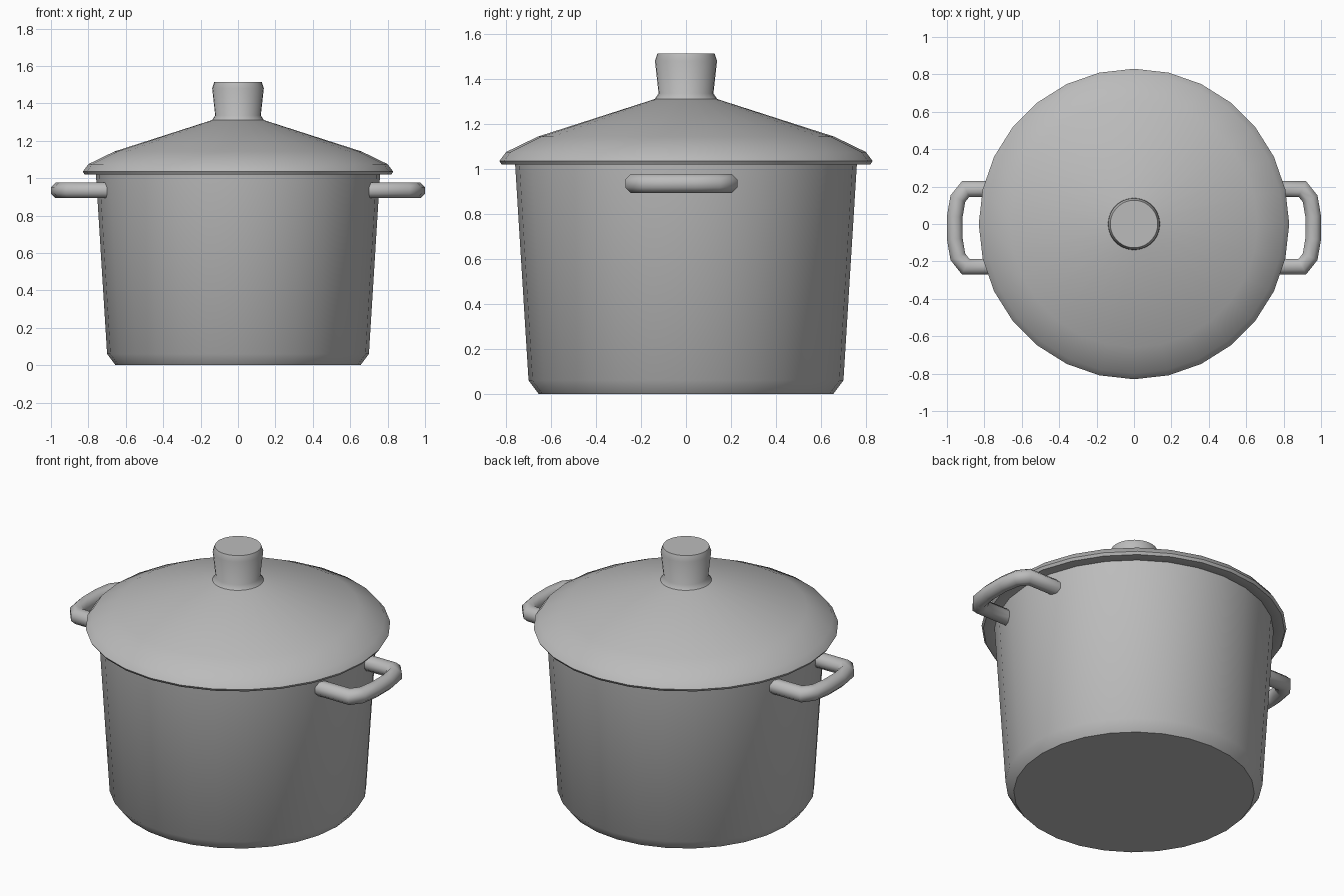
import bpy
import bmesh
import math
from mathutils import Matrix, Vector

cube = bpy.data.objects.get("Cube")
if cube:
    bpy.data.objects.remove(cube, do_unlink=True)

GREY = (0.5, 0.5, 0.5, 1)
metal = bpy.data.materials.new("grey metal")
metal.use_nodes = True
metal.diffuse_color = GREY
metal.node_tree.nodes["Principled BSDF"].inputs["Base Color"].default_value = GREY


def add_object(name, bm, angle):
    """Turn a bmesh into a named, smooth-shaded object."""
    bmesh.ops.recalc_face_normals(bm, faces=bm.faces)
    mesh = bpy.data.meshes.new(name)
    bm.to_mesh(mesh)
    bm.free()
    mesh.materials.append(metal)
    obj = bpy.data.objects.new(name, mesh)
    bpy.context.collection.objects.link(obj)
    bpy.ops.object.select_all(action="DESELECT")
    obj.select_set(True)
    bpy.context.view_layer.objects.active = obj
    bpy.ops.object.shade_smooth_by_angle(angle=math.radians(angle))
    return obj


def lathe(name, profile, sides=28, angle=50):
    """Spin a (radius, height) profile around the z axis."""
    bm = bmesh.new()
    verts = [bm.verts.new((r, 0, z)) for r, z in profile]
    edges = [bm.edges.new(pair) for pair in zip(verts, verts[1:])]
    bmesh.ops.spin(bm, geom=verts + edges, cent=(0, 0, 0), axis=(0, 0, 1),
                   angle=math.tau, steps=sides, use_duplicate=False)
    bmesh.ops.remove_doubles(bm, verts=bm.verts, dist=0.0005)
    return add_object(name, bm, angle)


def tube(name, path, radius, side, sides=8):
    """Sweep a round section along a level path with mitred corners."""
    bm = bmesh.new()
    points = [Vector((side * x, y, z)) for x, y, z in path]
    rings = []
    for i, p in enumerate(points):
        before = (p - points[max(i - 1, 0)]).normalized()
        after = (points[min(i + 1, len(points) - 1)] - p).normalized()
        along = (before + after).normalized()
        across = along.cross(Vector((0, 0, 1)))
        stretch = 1 / max(along.dot(after), along.dot(before))
        ring = []
        for k in range(sides):
            a = math.tau * (k + 0.5) / sides
            offset = across * math.cos(a) * stretch + Vector((0, 0, math.sin(a)))
            ring.append(bm.verts.new(p + offset * radius))
        rings.append(ring)
    for low, high in zip(rings, rings[1:]):
        for k in range(sides):
            n = (k + 1) % sides
            bm.faces.new((low[k], low[n], high[n], high[k]))
    bm.faces.new(rings[0])
    bm.faces.new(rings[-1])
    return add_object(name, bm, 50)


# Hollow pot body with a chamfered foot
lathe("pot_body", [(0, 0), (0.655, 0), (0.7, 0.06), (0.76, 1.025),
                   (0.73, 1.025), (0.67, 0.07), (0.63, 0.03), (0, 0.03)])

# Domed lid with a thin rolled rim
lathe("lid", [(0, 1.28), (0.13, 1.27), (0.66, 1.1), (0.74, 1.02), (0.82, 1.02), (0.83, 1.035),
              (0.8, 1.075), (0.66, 1.143), (0.14, 1.31), (0, 1.31)])

# Flared knob
lathe("lid_knob", [(0, 1.3), (0.14, 1.309), (0.122, 1.335), (0.138, 1.48),
                   (0.127, 1.513), (0, 1.513)])

# Side handles
HANDLE = [(0.7, 0.187), (0.9, 0.187), (0.942, 0.135), (0.958, 0.04),
          (0.958, -0.08), (0.942, -0.175), (0.9, -0.228), (0.7, -0.228)]
for label, side in (("left", 1), ("right", -1)):
    tube(label + "_handle", [(x, y, 0.935) for x, y in HANDLE], 0.045, side)
